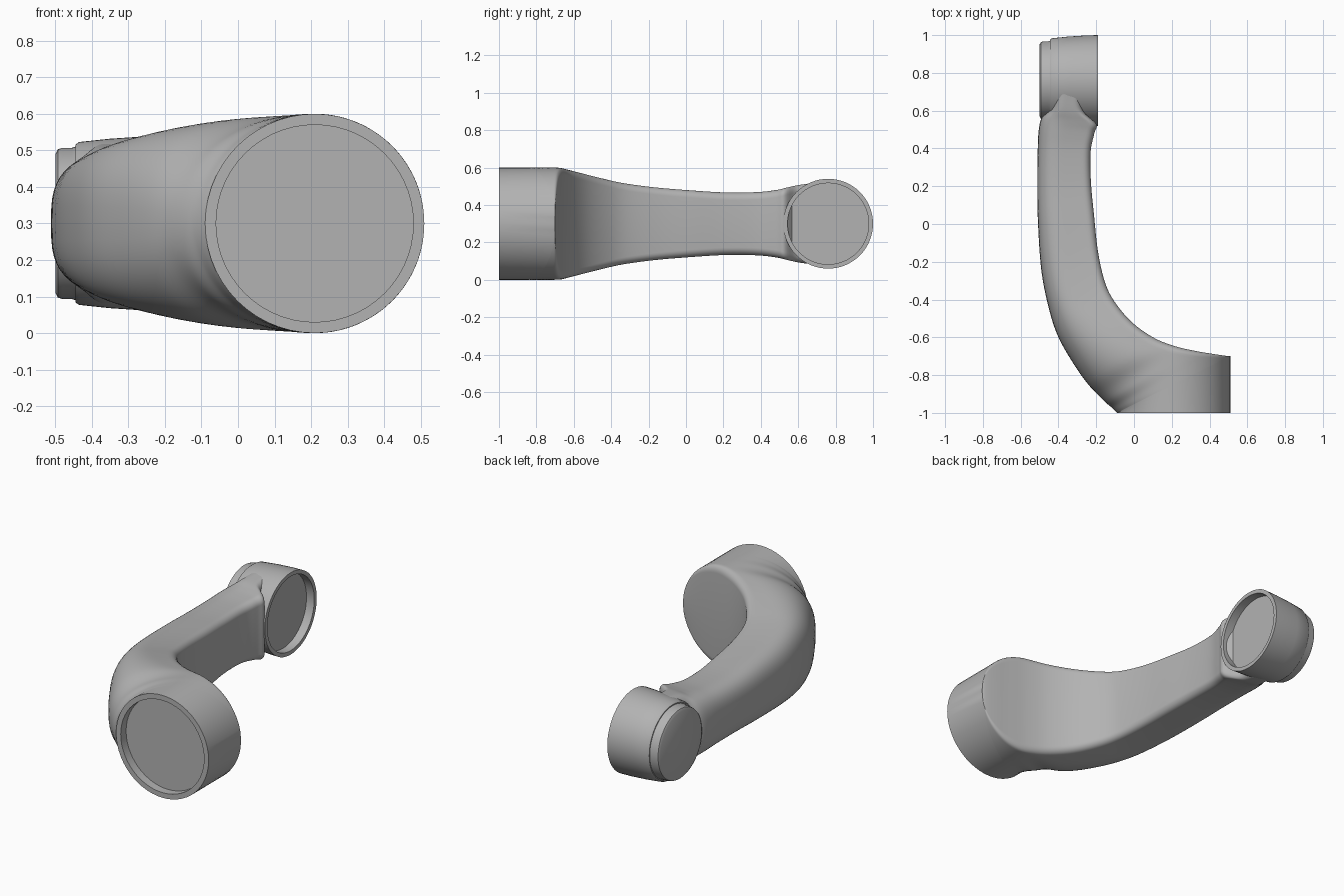
import bpy, bmesh, math
from mathutils import Matrix, Vector

cube = bpy.data.objects.get("Cube")
if cube:
    bpy.data.objects.remove(cube)

grey = bpy.data.materials.new("plain grey")
grey.use_nodes = True
grey.diffuse_color = (0.45, 0.45, 0.45, 1)
grey.node_tree.nodes["Principled BSDF"].inputs["Base Color"].default_value = (0.45, 0.45, 0.45, 1)

MID_Z = 0.3        # height of the symmetry plane
BIG_R = 0.3        # large socket radius
BIG_X = 0.21       # large socket axis
STEPS = 28         # points across half a section


def finish(bm, name):
    """Weld, orient and shade a part."""
    bmesh.ops.remove_doubles(bm, verts=bm.verts, dist=0.0002)
    bmesh.ops.recalc_face_normals(bm, faces=bm.faces)
    mesh = bpy.data.meshes.new(name)
    bm.to_mesh(mesh)
    bm.free()
    mesh.materials.append(grey)
    obj = bpy.data.objects.new(name, mesh)
    bpy.context.collection.objects.link(obj)
    bpy.ops.object.select_all(action='DESELECT')
    obj.select_set(True)
    bpy.context.view_layer.objects.active = obj
    bpy.ops.object.shade_smooth_by_angle(angle=math.radians(35))
    return obj


def section(values):
    """Closed section: round on the outer side, flat with a fillet on the inner side."""
    ox, oy, ix, iy, height, r, p, fillet = values
    width = math.hypot(ix - ox, iy - oy)
    upper = []
    for k in range(STEPS + 1):
        s = (1 - math.cos(math.pi * k / STEPS)) / 2
        x, y = ox + (ix - ox) * s, oy + (iy - oy) * s
        h = height
        if s < r:
            h *= max(0, 1 - (1 - s / r) ** p) ** (1 / p)
        if x > BIG_X:
            h *= math.sqrt(max(0, 1 - ((x - BIG_X) / BIG_R) ** 2))
        if fillet > 0.001:
            q = min(1, (1 - s) * width / fillet)
            h -= fillet * (1 - math.sqrt(max(0, 1 - (1 - q) ** 2)))
        upper.append((x, y, max(h, 0)))
    points = [(x, y, MID_Z + h) for x, y, h in upper]
    return points + [(x, y, MID_Z - h) for x, y, h in reversed(upper[1:])]


def disc(radius, y):
    """Circle around the large socket axis, matching the section layout."""
    points = []
    for k in range(2 * STEPS + 1):
        a = math.pi * min(k, STEPS) / STEPS
        if k > STEPS:
            a = math.pi * (k - 1) / STEPS
        points.append((BIG_X - radius * math.cos(a), y, MID_Z + radius * math.sin(a)))
    return points


def smooth(a, b, c, d, t):
    """Catmull-Rom blend between b and c."""
    return [0.5 * (2 * j + (k - i) * t + (2 * i - 5 * j + 4 * k - l) * t * t
                   + (3 * j - i - 3 * k + l) * t ** 3)
            for i, j, k, l in zip(a, b, c, d)]


# Arm stations: outer x, y, inner x, y, half height
stations = [
    (-.09, -1, .51, -.7, .3),
    (-.1, -.99, .48, -.697, .3),
    (-.12, -.97, .42, -.688, .3),
    (-.15, -.945, .33, -.673, .3),
    (-.19, -.905, .22, -.648, .298),
    (-.25, -.84, .11, -.605, .287),
    (-.32, -.74, 0, -.53, .268),
    (-.4, -.6, -.09, -.43, .242),
    (-.45, -.45, -.15, -.32, .217),
    (-.49, -.25, -.19, -.15, .194),
    (-.508, 0, -.212, .05, .177),
    (-.512, .2, -.228, .22, .167),
    (-.51, .38, -.23, .38, .169),
    (-.505, .49, -.21, .48, .18),
    (-.49, .56, -.2, .53, .192),
    (-.45, .61, -.27, .6, .207),
    (-.43, .7, -.28, .7, .22),
]
full = []
for i, (ox, oy, ix, iy, height) in enumerate(stations):
    if i < 5:
        r = min((BIG_X - ox) / (ix - ox), 0.95)
    else:
        r = max(0.5, 0.9 - 0.1 * (i - 4))
    full.append((ox, oy, ix, iy, height, r, min(2 + 0.12 * max(i - 2, 0), 3), min(0.012 * i, 0.04)))

# Recessed socket mouth, then the swept arm
loops = [disc(0.27, -0.95), disc(0.27, -1), disc(BIG_R, -1)]
for i in range(len(full) - 1):
    quad = [full[min(max(i + o, 0), len(full) - 1)] for o in (-1, 0, 1, 2)]
    loops += [section(smooth(*quad, t / 5)) for t in range(5)]
loops.append(section(full[-1]))

bm = bmesh.new()
rings = [[bm.verts.new(p) for p in loop] for loop in loops]
for a, b in zip(rings, rings[1:]):
    for k in range(len(a)):
        n = (k + 1) % len(a)
        bm.faces.new((a[k], a[n], b[n], b[k]))
bm.faces.new(rings[0])
bm.faces.new(rings[-1])
finish(bm, "curved_arm")


def turned(name, profile):
    """Turn an (x, radius) profile around the small socket axis."""
    bm = bmesh.new()
    verts = [bm.verts.new((x, 0, r)) for x, r in profile]
    edges = [bm.edges.new(pair) for pair in zip(verts, verts[1:])]
    bmesh.ops.spin(bm, geom=verts + edges, cent=(0, 0, 0), axis=(1, 0, 0),
                   angle=math.tau, steps=64, use_duplicate=False)
    bmesh.ops.transform(bm, matrix=Matrix.Translation(Vector((0, 0.76, MID_Z))), verts=bm.verts)
    return finish(bm, name)


# Small socket with a recessed mouth, and its round end cap
turned("small_socket", [(-.24, 0), (-.24, .217), (-.19, .217), (-.19, .24), (-.26, .238),
                        (-.35, .232), (-.435, .223), (-.445, .216), (-.445, 0)])
turned("end_cap", [(-.44, 0), (-.44, .212), (-.455, .207), (-.48, .207), (-.493, .203),
                   (-.5, .19), (-.5, 0)])
